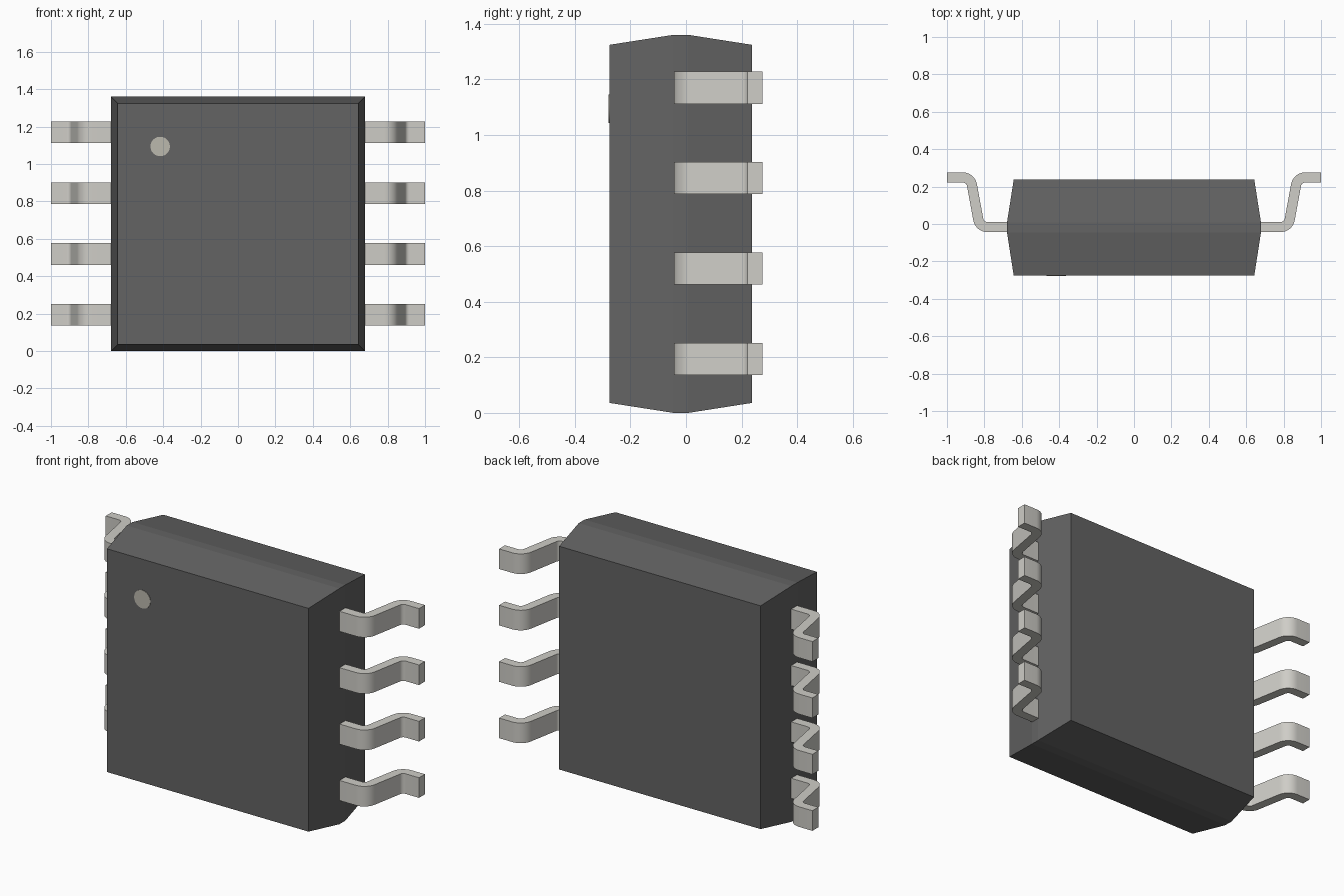
import bpy, bmesh, math
from mathutils import Vector, Matrix

if "Cube" in bpy.data.objects:
    bpy.data.objects.remove(bpy.data.objects["Cube"])


def material(name, rgb):
    m = bpy.data.materials.new(name)
    m.diffuse_color = (*rgb, 1)
    m.use_nodes = True
    m.node_tree.nodes["Principled BSDF"].inputs["Base Color"].default_value = m.diffuse_color
    return m


PLASTIC = material("dark_plastic", (0.125, 0.125, 0.125))
METAL = material("pale_metal", (0.62, 0.61, 0.57))
MARK = material("mark_paint", (0.5, 0.48, 0.42))


def finish(name, bm, mat, smooth=False):
    bmesh.ops.recalc_face_normals(bm, faces=bm.faces)
    me = bpy.data.meshes.new(name)
    bm.to_mesh(me)
    bm.free()
    ob = bpy.data.objects.new(name, me)
    bpy.context.collection.objects.link(ob)
    me.materials.append(mat)
    if smooth:
        bpy.ops.object.select_all(action='DESELECT')
        ob.select_set(True)
        bpy.context.view_layer.objects.active = ob
        bpy.ops.object.shade_smooth_by_angle(angle=math.radians(30))
    return ob


# Body: rectangular sections stacked along y, widest at the belt
bm = bmesh.new()
rings = []
for y, inset in ((-0.276, 0.036), (-0.045, 0), (0.008, 0), (0.238, 0.036)):
    w, lo, hi = 0.679 - inset, inset, 1.36 - inset
    rings.append([bm.verts.new((x, y, z))
                  for x, z in ((-w, lo), (w, lo), (w, hi), (-w, hi))])
for a, b in zip(rings, rings[1:]):
    for i in range(4):
        j = (i + 1) % 4
        bm.faces.new((a[i], a[j], b[j], b[i]))
bm.faces.new(rings[0])
bm.faces.new(rings[-1])
finish("body", bm, PLASTIC)

# Pin-one dot on the front face
bm = bmesh.new()
bmesh.ops.create_cone(bm, cap_ends=True, segments=48, radius1=0.052,
                      radius2=0.052, depth=0.006,
                      matrix=Matrix.Translation((-0.416, -0.276, 1.094))
                      @ Matrix.Rotation(math.pi / 2, 4, 'X'))
finish("orientation_dot", bm, MARK, True)

# Gull-wing lead: centre path with rounded corners, offset to both sides
PATH = [Vector(p) for p in ((0.665, -0.0165), (0.825, -0.0165),
                            (0.874, 0.249), (1.0, 0.249))]
THICK, BEND, STEPS = 0.054, 0.05, 8


def lead_sections():
    pairs = []

    def add(p, n):
        pairs.append((p + n * THICK / 2, p - n * THICK / 2))

    up = Vector((0, 1))
    add(PATH[0], up)
    for k in (1, 2):
        d0 = (PATH[k] - PATH[k - 1]).normalized()
        d1 = (PATH[k + 1] - PATH[k]).normalized()
        a0, a1 = math.atan2(d0.y, d0.x), math.atan2(d1.y, d1.x)
        start = PATH[k] - d0 * BEND * math.tan(abs(a1 - a0) / 2)
        side = 1 if a1 > a0 else -1
        centre = start + Vector((-d0.y, d0.x)) * side * BEND
        for s in range(STEPS + 1):
            a = a0 + (a1 - a0) * s / STEPS
            n = Vector((-math.sin(a), math.cos(a)))
            add(centre - n * side * BEND, n)
    add(PATH[-1], up)
    return pairs


def lead(name, sx, zc, height=0.116):
    bm = bmesh.new()
    rings = []
    for a, b in lead_sections():
        rings.append([bm.verts.new((sx * p.x, p.y, zc + dz * height / 2))
                      for p, dz in ((a, -1), (b, -1), (b, 1), (a, 1))])
    for r, q in zip(rings, rings[1:]):
        for i in range(4):
            j = (i + 1) % 4
            bm.faces.new((r[i], r[j], q[j], q[i]))
    bm.faces.new(rings[0])
    bm.faces.new(rings[-1])
    finish(name, bm, METAL, True)


# Four leads on each side
for i in range(4):
    z = 0.194 + i * 0.3253
    lead(f"right_lead_{i + 1}", 1, z)
    lead(f"left_lead_{i + 1}", -1, z)
